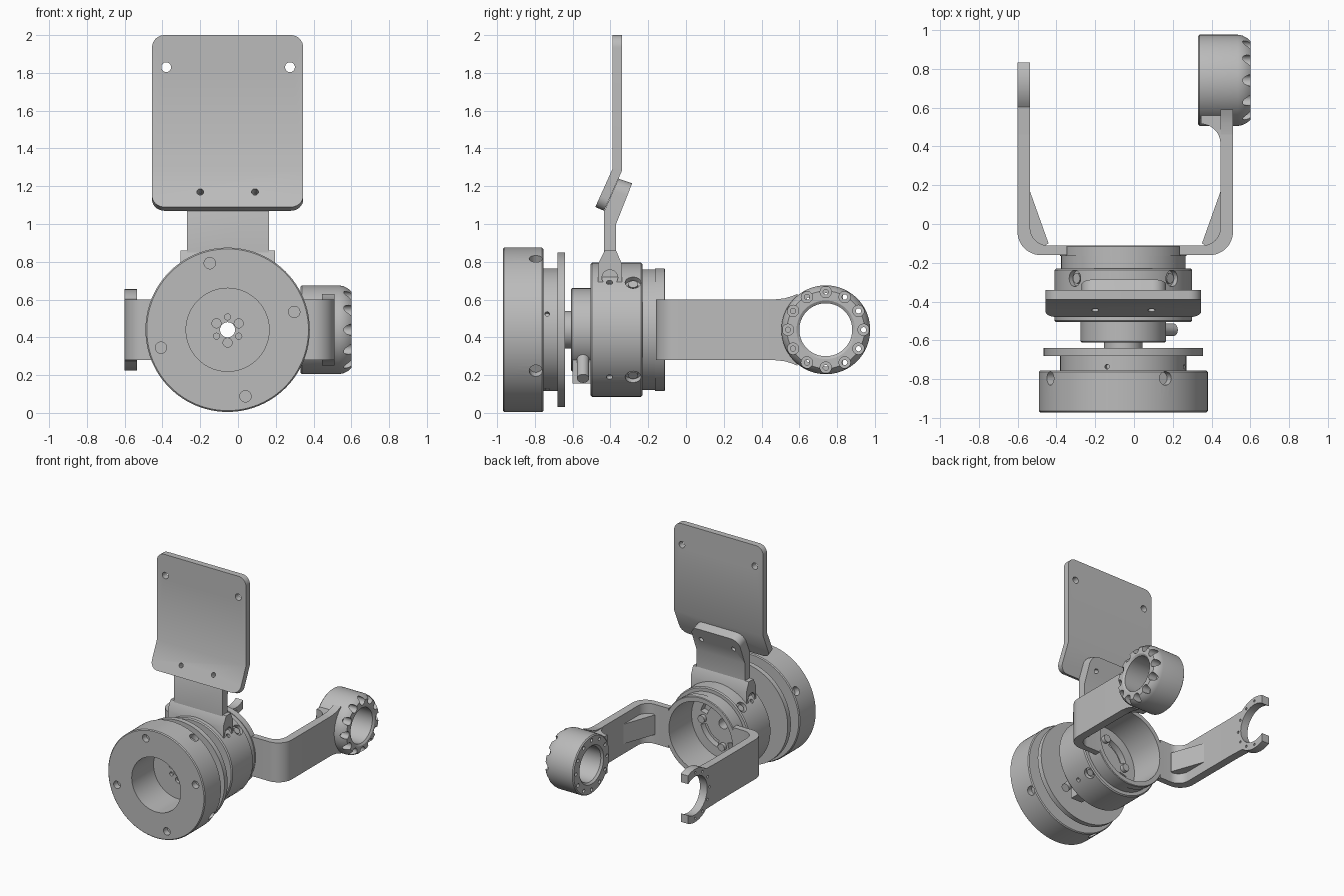
import bpy, bmesh
from math import sin, cos, pi, radians
from mathutils import Vector

cube = bpy.data.objects.get("Cube")
if cube:
    bpy.data.objects.remove(cube, do_unlink=True)

CX, CZ = -0.055, 0.44          # main barrel axis runs along y
EYE_Y = 0.74                   # pivot axis of the arms runs along x

grey = bpy.data.materials.new("machined grey")
grey.use_nodes = True
grey.diffuse_color = (0.5, 0.5, 0.5, 1)
grey.node_tree.nodes["Principled BSDF"].inputs["Base Color"].default_value = (0.5, 0.5, 0.5, 1)


def smooth(obj):
    bpy.ops.object.select_all(action='DESELECT')
    obj.select_set(True)
    bpy.context.view_layer.objects.active = obj
    bpy.ops.object.shade_smooth_by_angle(angle=radians(30))


def finish(name, bm):
    bmesh.ops.recalc_face_normals(bm, faces=bm.faces)
    mesh = bpy.data.meshes.new(name)
    bm.to_mesh(mesh)
    bm.free()
    mesh.materials.append(grey)
    obj = bpy.data.objects.new(name, mesh)
    bpy.context.collection.objects.link(obj)
    smooth(obj)
    return obj


def lathe(name, profile, place, n=96):
    """Closed (radius, height) profile turned into a ring; place maps (u, v, h) to a point."""
    bm = bmesh.new()
    loops = []
    for i in range(n):
        a = 2 * pi * i / n
        loops.append([bm.verts.new(place(r * cos(a), r * sin(a), h)) for r, h in profile])
    for i in range(n):
        p, q = loops[i], loops[(i + 1) % n]
        for j in range(len(profile)):
            k = (j + 1) % len(profile)
            bm.faces.new((p[j], p[k], q[k], q[j]))
    return finish(name, bm)


def barrel(u, v, h):
    return (CX + u, h, CZ + v)


def eye(u, v, h):
    return (h, EYE_Y + u, CZ + v)


def prism(name, outline, axis, lo, hi, corner=None, radius=0.0):
    """Extrude a 2D outline along an axis; corner(v) picks vertices whose edges get rounded."""
    def place(a, b, t):
        return {'x': (t, a, b), 'y': (a, t, b), 'z': (a, b, t)}[axis]
    bm = bmesh.new()
    rows = [[bm.verts.new(place(a, b, t)) for a, b in outline] for t in (lo, hi)]
    n = len(outline)
    bm.faces.new(rows[0])
    bm.faces.new(rows[1])
    for i in range(n):
        j = (i + 1) % n
        bm.faces.new((rows[0][i], rows[0][j], rows[1][j], rows[1][i]))
    if corner:
        edges = [e for e in bm.edges if all(corner(v.co) for v in e.verts)
                 and abs(e.verts[0].co.x - e.verts[1].co.x) < 0.001 and e.calc_length() < 0.1]
        bmesh.ops.bevel(bm, geom=edges, offset=radius, segments=8, profile=0.5, affect='EDGES')
    return finish(name, bm)


def add_rod(bm, a, b, r, n=32):
    a, b = Vector(a), Vector(b)
    d = b - a
    m = d.to_track_quat('Z', 'Y').to_matrix().to_4x4()
    m.translation = (a + b) / 2
    bmesh.ops.create_cone(bm, cap_ends=True, segments=n, radius1=r, radius2=r,
                          depth=d.length, matrix=m)


def rod(name, a, b, r):
    bm = bmesh.new()
    add_rod(bm, a, b, r)
    return finish(name, bm)


def cut(obj, tool):
    """Subtract a tool object, or a list of (start, end, radius) drill holes."""
    if isinstance(tool, list):
        bm = bmesh.new()
        for a, b, r in tool:
            add_rod(bm, a, b, r)
        tool = finish("drill", bm)
    tool.hide_render = True
    mod = obj.modifiers.new("cut", 'BOOLEAN')
    mod.object, mod.operation, mod.solver = tool, 'DIFFERENCE', 'EXACT'
    dg = bpy.context.evaluated_depsgraph_get()
    mesh = bpy.data.meshes.new_from_object(obj.evaluated_get(dg))
    obj.modifiers.clear()
    obj.data = mesh
    bpy.data.objects.remove(tool, do_unlink=True)
    smooth(obj)


def at(r, deg, y):
    return (CX + r * cos(radians(deg)), y, CZ + r * sin(radians(deg)))


def eye_at(r, deg, x):
    return (x, EYE_Y + r * cos(radians(deg)), CZ + r * sin(radians(deg)))


def arc(c, r, a0, a1, n=12):
    return [(c[0] + r * cos(radians(a0 + (a1 - a0) * i / n)),
             c[1] + r * sin(radians(a0 + (a1 - a0) * i / n))) for i in range(n + 1)]


QUARTERS = range(0, 360, 90)

# Front ring, stepped collar, flange and hub
front = lathe("front_ring", [
    (.22, -.97), (.428, -.97), (.435, -.963), (.435, -.762), (.428, -.755), (.325, -.755),
    (.325, -.68), (.41, -.68), (.41, -.64), (.10, -.64), (.10, -.6), (.04, -.6),
    (.04, -.69), (.22, -.69)], barrel)
holes = [(at(.365, 15 + q, -1), at(.365, 15 + q, -.92), .03) for q in QUARTERS]
holes += [(at(.39, 60 + q, -.795), at(.5, 60 + q, -.795), .035) for q in QUARTERS]
holes += [(at(.29, 15 + q, -.735), at(.35, 15 + q, -.735), .012) for q in QUARTERS]
holes += [(at(.068, 30 + 60 * i, -.72), at(.068, 30 + 60 * i, -.665), .016 if i % 2 else .024)
          for i in range(6)]
cut(front, holes)

# Shaft clamp with its screw
lathe("shaft_clamp", [(.04, -.61), (.214, -.61), (.22, -.604), (.22, -.5), (.04, -.5)], barrel)
rod("clamp_screw", at(.19, -45, -.545), at(.365, -45, -.545), .032)
prism("clamp_block", [(0, -.6), (.1, -.6), (.1, -.5), (0, -.5)], 'z', .155, .28)

# Hollow housing with a slotted floor
housing = lathe("housing", [
    (.04, -.505), (.347, -.505), (.355, -.497), (.355, -.238), (.347, -.23), (.32, -.23),
    (.32, -.16), (.285, -.16), (.285, -.40), (.04, -.40)], barrel)
cut(housing, [(at(.325, 45 + q, -.28), at(.4, 45 + q, -.28), .042) for q in QUARTERS]
    + [(at(.33, q - 45, -.405), at(.4, q - 45, -.405), .016) for q in QUARTERS])
for start in (15, 105, 195, 285):
    slot = arc((CX, CZ), .21, start, start + 60) + arc((CX, CZ), .15, start + 60, start)
    cut(housing, prism("slot", slot, 'y', -.45, -.38))
    rod("floor_boss", at(.18, start - 15, -.41), at(.18, start - 15, -.37), .03)
    rod("housing_screw", at(.32, start + 30, -.28), at(.342, start + 30, -.28), .026)

# Bracket ring at the back of the housing
lathe("bracket_ring", [(.285, -.165), (.325, -.165), (.325, -.115), (.32, -.11), (.285, -.11)], barrel)


# Bent arms with gussets; u is the distance from the barrel axis
def arm(name, side, reach, end):
    inner = reach - .065
    path = [(.29, -.11)] + arc((inner - .09, -.02), .09, -90, 0)
    path += [(inner, end), (reach, end)] + arc((reach - .12, -.04), .12, 0, -90) + [(.29, -.16)]
    prism(name, [(CX + side * u, y) for u, y in path], 'z', .28, .60)
    rib = [(inner + .005, .18), (inner - .095, -.10), (inner - .04, -.13), (inner + .035, -.04)]
    prism(name + "_gusset", [(CX + side * u, y) for u, y in rib], 'z', .36, .52)


arm("right_arm", -1, .545, .47)
arm("left_arm", 1, .565, .47)

# Open fork at the end of the right arm
c = (EYE_Y, CZ)
fork = [(.46, .28)] + arc(c, .215, 230, 295) + arc(c, .155, 305, 55, 30) + arc(c, .215, 65, 130)
fork_end = prism("right_arm_fork", fork + [(.46, .60)], 'x', -.60, -.535)
cut(fork_end, [(eye_at(.185, d, -.65), eye_at(.185, d, -.5), .01) for d in range(90, 271, 30)])

# Flared neck and scalloped eye at the end of the left arm
flare = [(.46, .16), (.52, .166), (.56, .178), (.59, .19)]
prism("left_arm_flare", [(y, CZ - z) for y, z in flare] + [(y, CZ + z) for y, z in reversed(flare)],
      'x', .445, .51)
prism("left_arm_fillet", [(.46, .40)] + arc((.345, .415), .1, 0, 90) + [(.345, .56), (.46, .56)],
      'z', .285, .595)
ring = lathe("left_arm_eye", [
    (.155, .33), (.227, .33), (.235, .338), (.235, .535), (.23, .56), (.218, .585), (.205, .6),
    (.155, .6), (.14, .59), (.14, .345)], eye)
twelve = range(0, 360, 30)
cut(ring, [(eye_at(.2, d, .53), eye_at(.2, d, .65), .03) for d in twelve])
cut(ring, [(eye_at(.2, d, .3), eye_at(.2, d, .62), .014) for d in twelve])

# Mounting foot on top of the housing
foot = prism("mount_foot", [(-.465, .64), (-.465, .79), (-.43, .86), (-.37, .86), (-.34, .79),
                            (-.34, .64)], 'x', CX - .25, CX + .25)
cut(foot, [((CX, -.5, CZ), (CX, -.3, CZ), .3)])
cut(foot, [((CX + s * .22, -.403, .715), (CX + s * .3, -.403, .715), .042) for s in (-1, 1)])

# Bent neck and the large top plate
neck = prism("neck", [(-.435, .8), (-.435, 1.063), (-.357, 1.24), (-.285, 1.215), (-.37, 1.0),
                      (-.37, .8)], 'x', -.27, .165, lambda v: v.z > 1.2, .07)
plate = prism("top_plate", [(-.39, 2), (-.39, 1.29), (-.48, 1.09), (-.434, 1.07), (-.34, 1.28),
                            (-.34, 2)], 'x', -.455, .345, lambda v: v.z > 1.9 or v.z < 1.12, .065)
bolts = [((x, -.535, 1.211), (x, -.26, 1.087), .018) for x in (-.2, .09)]
cut(neck, bolts)
cut(plate, bolts + [((x, -.5, 1.83), (x, -.25, 1.83), .026) for x in (-.38, .275)])
